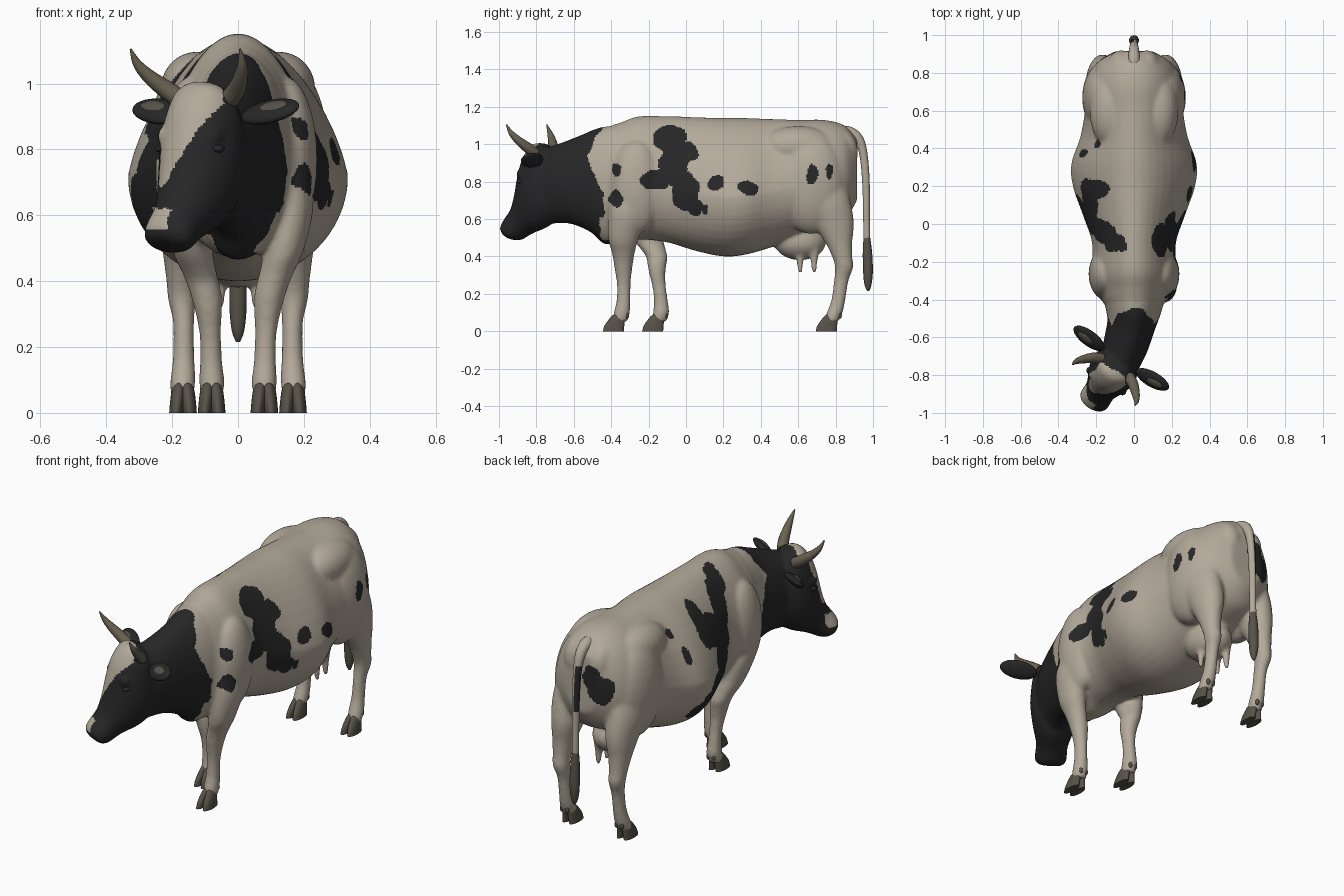
import bpy, bmesh, math
from mathutils import Vector, Matrix, noise

if "Cube" in bpy.data.objects:
    bpy.data.objects.remove(bpy.data.objects["Cube"])


def material(name, colour):
    mat = bpy.data.materials.new(name)
    mat.use_nodes = True
    mat.diffuse_color = (*colour, 1)
    mat.node_tree.nodes["Principled BSDF"].inputs["Base Color"].default_value = (*colour, 1)
    return mat


cream = material("cream hide", (.45, .40, .325))
black = material("black hide", (.02, .02, .021))
hoof_brown = material("hoof brown", (.095, .085, .065))
horn_brown = material("horn brown", (.14, .12, .085))


def smooth(rows, steps=5):
    """Catmull-Rom through rows of numbers."""
    out, last = [], len(rows) - 1
    for i in range(last):
        quad = rows[max(i - 1, 0)], rows[i], rows[i + 1], rows[min(i + 2, last)]
        for s in range(steps):
            t = s / steps
            out.append([.5 * (2 * q + (r - p) * t + (2 * p - 5 * q + 4 * r - v) * t * t
                              + (3 * q - p - 3 * r + v) * t ** 3) for p, q, r, v in zip(*quad)])
    return out + [list(rows[last])]


def circle(count=40):
    return [(math.cos(a), math.sin(a)) for a in (math.tau * i / count for i in range(count))]


def section(top, bottom, side, width, mid=.5, pear=0):
    """Oval ring between a top and a bottom point, narrowed upwards by pear."""
    top, bottom = Vector(top), Vector(bottom)
    centre = top.lerp(bottom, mid)
    return [centre + side * width * c * (1 - pear * max(s, 0))
            + (top - centre if s > 0 else bottom - centre) * abs(s) for c, s in circle()]


def oval(x, y, z, rx, ry):
    return [Vector((x + rx * c, y + ry * s, z)) for c, s in circle(24)]


def loft(bm, rings):
    loops = [[bm.verts.new(p) for p in ring] for ring in rings]
    for a, b in zip(loops, loops[1:]):
        for i in range(len(a)):
            j = (i + 1) % len(a)
            bm.faces.new((a[i], a[j], b[j], b[i]))
    bm.faces.new(loops[0])
    bm.faces.new(loops[-1])


def tube(bm, rows):
    rows = smooth(rows)
    points = [Vector(r[:3]) for r in rows]
    rings = []
    for i, p in enumerate(points):
        along = (points[min(i + 1, len(points) - 1)] - points[max(i - 1, 0)]).normalized()
        u = (Vector((1, 0, 0)) - along * along.x).normalized()
        v = along.cross(u)
        rings.append([p + (u * c + v * s) * rows[i][3] for c, s in circle(16)])
    loft(bm, rings)


def ball(bm, centre, radii, axes=None):
    matrix = Matrix.Translation(centre) @ (axes or Matrix.Identity(4)) @ Matrix.Diagonal((*radii, 1))
    bmesh.ops.create_uvsphere(bm, u_segments=24, v_segments=16, radius=1, matrix=matrix)


def make(name, bm, *mats):
    bmesh.ops.recalc_face_normals(bm, faces=bm.faces)
    mesh = bpy.data.meshes.new(name)
    bm.to_mesh(mesh)
    bm.free()
    for mat in mats:
        mesh.materials.append(mat)
    mesh.shade_smooth()
    mesh.set_sharp_from_angle(angle=math.radians(55))
    ob = bpy.data.objects.new(name, mesh)
    bpy.context.collection.objects.link(ob)
    return ob


# Head frame: the head is turned to the model's right
yaw = math.radians(33)
UP = Vector((0, 0, 1))
SIDE = Vector((math.cos(yaw), -math.sin(yaw), 0))
AHEAD = Vector((-math.sin(yaw), -math.cos(yaw), 0))
POLL = Vector((-.10, -.76, 0))


def head_point(side, ahead, z):
    return POLL + SIDE * side + AHEAD * ahead + UP * z


body = bmesh.new()

# Trunk: y, top, bottom, half width, pear
trunk = [(-.47, 1.04, .56, .08, 0), (-.42, 1.09, .48, .16, 0), (-.34, 1.12, .47, .2, .1),
         (-.25, 1.15, .49, .222, .15), (-.1, 1.15, .475, .222, .15), (.05, 1.145, .43, .272, .22),
         (.2, 1.14, .40, .324, .25), (.32, 1.14, .41, .332, .25), (.46, 1.135, .45, .285, .2),
         (.6, 1.13, .5, .26, .05), (.74, 1.13, .55, .25, 0), (.85, 1.1, .6, .2, 0),
         (.915, 1.03, .7, .1, 0)]
loft(body, [section((0, y, top), (0, y, low), Vector((1, 0, 0)), w, .57, pear)
            for y, top, low, w, pear in smooth(trunk)])

# Neck: x, top y, top z, bottom y, bottom z, half width, turn
neck = [(0, -.36, 1.1, -.36, .48, .17, 0), (0, -.46, 1.09, -.435, .465, .15, 0),
        (-.015, -.56, 1.05, -.51, .53, .128, .2), (-.045, -.66, 1.01, -.62, .575, .12, .4),
        (-.08, -.75, .98, -.72, .575, .108, .57)]
loft(body, [section((x, ty, tz), (x, by, bz), Vector((math.cos(a), -math.sin(a), 0)), w)
            for x, ty, tz, by, bz, w, a in smooth(neck)])

# Head: forehead ahead and z, jaw ahead and z, half width
skull = [(0, 1.005, -.06, .95, .06), (.06, 1, -.09, .85, .11), (.115, .93, -.11, .73, .126),
         (.145, .84, -.09, .625, .126), (.168, .74, -.02, .56, .108), (.195, .66, .08, .522, .084),
         (.235, .605, .135, .495, .084), (.257, .565, .165, .485, .08), (.25, .53, .195, .489, .054)]
loft(body, [section(head_point(0, a, b), head_point(0, c, d), SIDE, w)
            for a, b, c, d, w in smooth(skull)])

# Legs: x, y, z, x radius, y radius
front_leg = [(.13, -.32, .82, .06, .08), (.16, -.315, .65, .07, .1), (.14, -.335, .5, .062, .082),
             (.115, -.335, .42, .052, .062), (.095, -.335, .35, .047, .05),
             (.085, -.333, .25, .034, .037), (.082, -.335, .16, .034, .038),
             (.08, -.343, .1, .039, .044), (.08, -.355, .05, .035, .04)]
hind_leg = [(.14, .72, .87, .09, .12), (.165, .735, .7, .092, .145), (.165, .785, .58, .078, .113),
            (.17, .815, .48, .058, .075), (.172, .835, .4, .046, .055), (.17, .845, .34, .042, .049),
            (.165, .83, .27, .032, .04), (.165, .815, .17, .033, .038),
            (.167, .795, .1, .039, .043), (.17, .775, .05, .035, .04)]
# Claw: y offset, z, x radius, y radius
claw = [(-.005, 0, .021, .056), (0, .03, .0215, .053), (.012, .06, .021, .044), (.02, .08, .018, .036),
        (.024, .092, .011, .024)]


def step_back(z):
    """The right front leg stands further back."""
    return .18 * max(0, min(1, (.75 - z) / .35)) + .03 * max(0, min(1, (.3 - z) / .2))


for leg_name, leg, staggered in (("front", front_leg, True), ("hind", hind_leg, False)):
    for side_name, side in (("left", 1), ("right", -1)):
        shift = step_back if staggered and side < 0 else lambda z: 0
        loft(body, [oval(side * x, y + shift(z), z, rx, ry) for x, y, z, rx, ry in smooth(leg)])
        # Cloven hoof with dewclaws
        x, y, z = leg[-2][:3]
        hoof = bmesh.new()
        for half in (-1, 1):
            cy = y + shift(z) - .04
            loft(hoof, [oval(side * x + half * (.021 - .1 * h), cy + dy, h, rx, ry)
                        for dy, h, rx, ry in smooth(claw, 3)])
            ball(hoof, (side * x + half * .016, cy + .068, .085), (.011, .01, .018))
        make(f"{leg_name}_{side_name}_hoof", hoof, hoof_brown)

# Shoulders, hips, haunches, pin bones, brows, udder and teats
for side in (-1, 1):
    ball(body, (side * .145, -.265, .77), (.096, .14, .25))
    ball(body, (side * .125, .6, .985), (.11, .2, .112))
    ball(body, (side * .155, .67, .79), (.12, .19, .27))
    ball(body, (side * .07, .82, .96), (.075, .1, .12))
    ball(body, head_point(side * .08, .085, .84), (.034, .034, .03))
    for y in (.61, .685):
        tube(body, [(side * .05, y, .44, .03), (side * .055, y, .37, .019), (side * .056, y, .31, .012)])
ball(body, (0, .61, .48), (.11, .14, .1))

hide = make("body", body, cream, black)

# Fuse the body parts into one smooth skin
remesh = hide.modifiers.new("Fuse", 'REMESH')
remesh.mode = 'VOXEL'
remesh.voxel_size = .0085
relax = hide.modifiers.new("Relax", 'SMOOTH')
relax.factor = .5
relax.iterations = 16
graph = bpy.context.evaluated_depsgraph_get()
skin = bpy.data.meshes.new_from_object(hide.evaluated_get(graph))
hide.modifiers.clear()
hide.data = skin
skin.name = "body_skin"
skin.materials.clear()
skin.materials.append(cream)
skin.materials.append(black)
skin.shade_smooth()

# Hide patches on each flank: y, z, y radius, z radius
left_spots = [(-.09, 1.03, .09, .08), (-.06, .9, .08, .11), (-.17, .81, .085, .05),
              (.0, .745, .075, .105), (.04, .67, .05, .055), (.02, .96, .045, .06),
              (.16, .79, .05, .04), (.33, .765, .055, .043), (-.375, .86, .025, .035),
              (-.375, .71, .04, .045), (.67, .84, .033, .05), (.765, .855, .022, .043),
              (.1, .65, .018, .03)]
right_spots = [(-.1, 1.08, .05, .08), (-.04, .98, .06, .12), (.02, .86, .08, .11),
               (.18, .96, .065, .12), (.11, .91, .1, .085), (.07, .73, .08, .11),
               (.15, .64, .08, .09), (.22, .58, .08, .07), (.29, .55, .07, .05),
               (.42, 1.0, .025, .03), (.38, .88, .02, .045)]
rump_spots = [(-.06, .91, .05, .07), (-.11, .845, .07, .08)]
collar = [(.45, -.405), (.6, -.42), (.75, -.45), (.85, -.485), (.94, -.535), (1.02, -.49), (1.1, -.435),
          (1.2, -.42)]


def collar_edge(z):
    for (z0, y0), (z1, y1) in zip(collar, collar[1:]):
        if z0 <= z <= z1:
            return y0 + (y1 - y0) * (z - z0) / (z1 - z0)
    return -2


def in_spot(spots, u, v):
    return any(math.hypot((u - a) / ra, (v - b) / rb) < 1 for a, b, ra, rb in spots)


def is_black(p):
    x, y, z = ragged = p + noise.noise_vector(p * 14) * .016 + noise.noise_vector(p * 40) * .005
    if y < collar_edge(z):
        local = ragged - POLL
        side, ahead = local.dot(SIDE), local.dot(AHEAD)
        blaze = z > .69 and -.085 < side < .55 * (z - .75) and ahead > .015 + .45 * (1 - z)
        lip = .555 < z < .625 and -.08 < side < .025 and ahead > .17
        chest_side = y > -.47 and abs(x) > .04 + .6 * (z - .46)
        return not (blaze or lip or chest_side)
    if y > .78 and x < -.01 and in_spot(rump_spots, x, z):
        return True
    return abs(x) > .04 and in_spot(left_spots if x > 0 else right_spots, y, z)


for face in skin.polygons:
    face.material_index = int(is_black(face.center))

# Horns, ears and eyes
for side_name, side in (("left", 1), ("right", -1)):
    horn = bmesh.new()
    path = [(.085, .0, .95, .03), (.125, .02, .98, .028), (.165, .055, 1.02, .022),
            (.19, .085, 1.06, .014), (.198, .11, 1.105, .003)]
    tube(horn, [(*head_point(side * l, f, z), r) for l, f, z, r in path])
    make(side_name + "_horn", horn, horn_brown)

    out = (SIDE * side - AHEAD * .08 + UP * .15).normalized()
    edge = out.cross(AHEAD * .65 + UP * .75).normalized()
    face_dir = edge.cross(out)
    axes = Matrix((out, face_dir, edge)).transposed().to_4x4()
    centre = head_point(side * .2, -.055, .915)
    ear = bmesh.new()
    ball(ear, centre, (.1, .023, .05), axes)
    make(side_name + "_ear", ear, black)
    inner = bmesh.new()
    ball(inner, centre + out * .015 + face_dir * .016, (.05, .01, .023), axes)
    make(side_name + "_inner_ear", inner, hoof_brown)

    eye = bmesh.new()
    ball(eye, head_point(side * .102, .085, .802), (.02, .02, .012))
    make(side_name + "_eye", eye, black)

# Tail with a dark patch on its right side, and the tuft
tail = bmesh.new()
tube(tail, [(0, .8, 1.05, .035), (0, .865, 1.065, .032), (0, .92, 1.03, .027), (0, .948, .95, .022),
            (0, .962, .8, .02), (0, .965, .62, .018), (0, .967, .48, .018)])
tail_ob = make("tail", tail, cream, black)
for face in tail_ob.data.polygons:
    face.material_index = int(face.normal.x < 0 and .74 < face.center.z < .97)
tuft = bmesh.new()
tube(tuft, [(0, .967, .5, .018), (0, .97, .42, .025), (0, .973, .32, .026),
            (0, .973, .25, .019), (0, .975, .215, .006)])
make("tail_tuft", tuft, hoof_brown)
